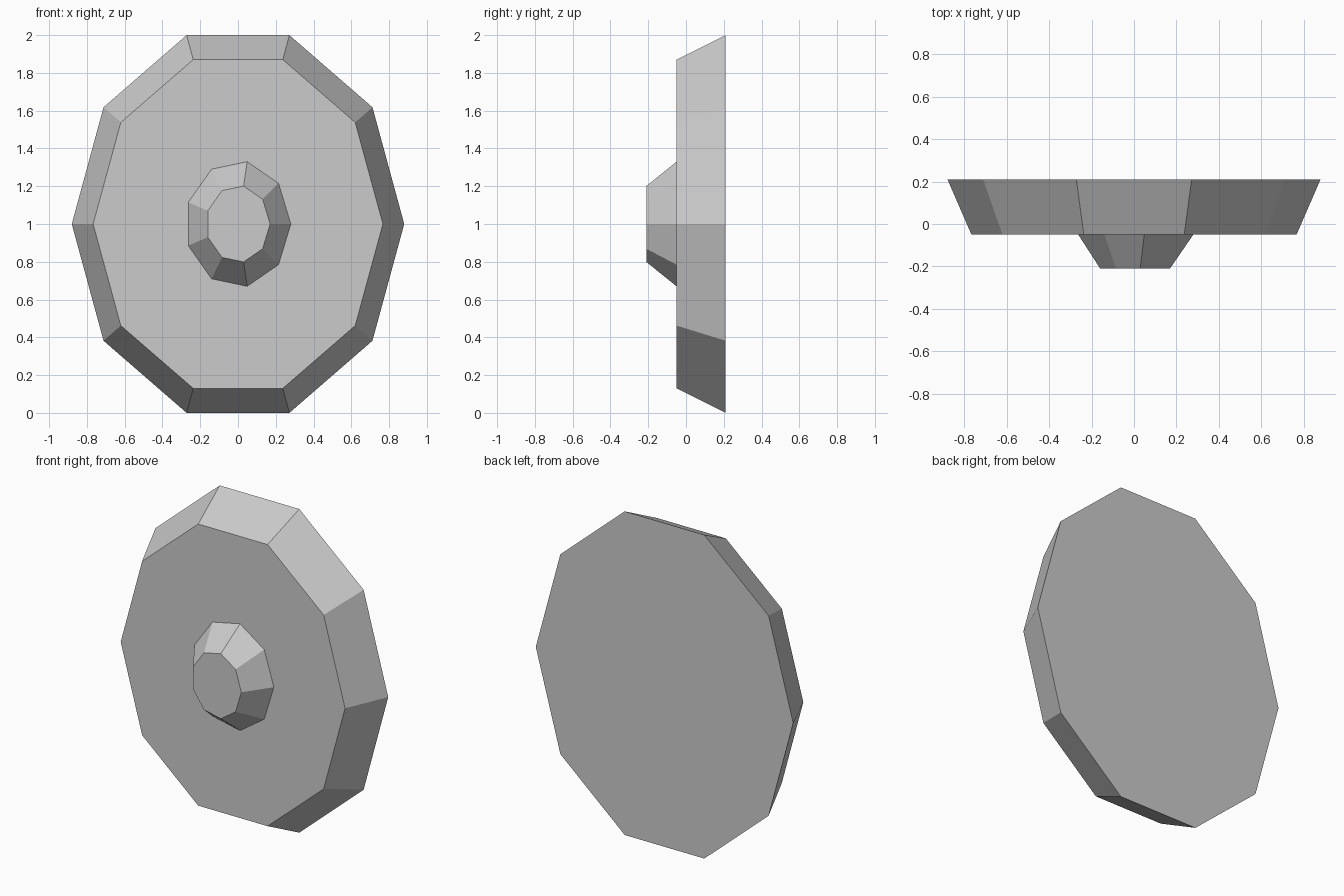
import bpy, bmesh, math

if "Cube" in bpy.data.objects:
    bpy.data.objects.remove(bpy.data.objects["Cube"])

grey = bpy.data.materials.new("light_grey")
grey.diffuse_color = (0.6, 0.6, 0.6, 1.0)
grey.use_nodes = True
grey.node_tree.nodes["Principled BSDF"].inputs["Base Color"].default_value = grey.diffuse_color


def tapered_disc(name, sides, back, front):
    """Flat-faced oval frustum along y; back and front are (y, x radius, z radius)."""
    bm = bmesh.new()
    rings = []
    for y, rx, rz in (back, front):
        ring = []
        for i in range(sides):
            a = 2 * math.pi * i / sides
            ring.append(bm.verts.new((rx * math.cos(a), y, 1 + rz * math.sin(a))))
        rings.append(ring)
        bm.faces.new(ring)
    for i in range(sides):
        j = (i + 1) % sides
        bm.faces.new((rings[0][i], rings[0][j], rings[1][j], rings[1][i]))
    bmesh.ops.recalc_face_normals(bm, faces=bm.faces)
    mesh = bpy.data.meshes.new(name)
    bm.to_mesh(mesh)
    bm.free()
    mesh.materials.append(grey)
    obj = bpy.data.objects.new(name, mesh)
    bpy.context.collection.objects.link(obj)
    return obj


# Ten-sided plate, wider at the back
tapered_disc("plate", 10, (0.21, 0.88, 1.0515), (-0.05, 0.767, 0.915))

# Nine-sided raised boss in the middle of the front
tapered_disc("boss", 9, (-0.05, 0.28, 0.335), (-0.21, 0.17, 0.204))
